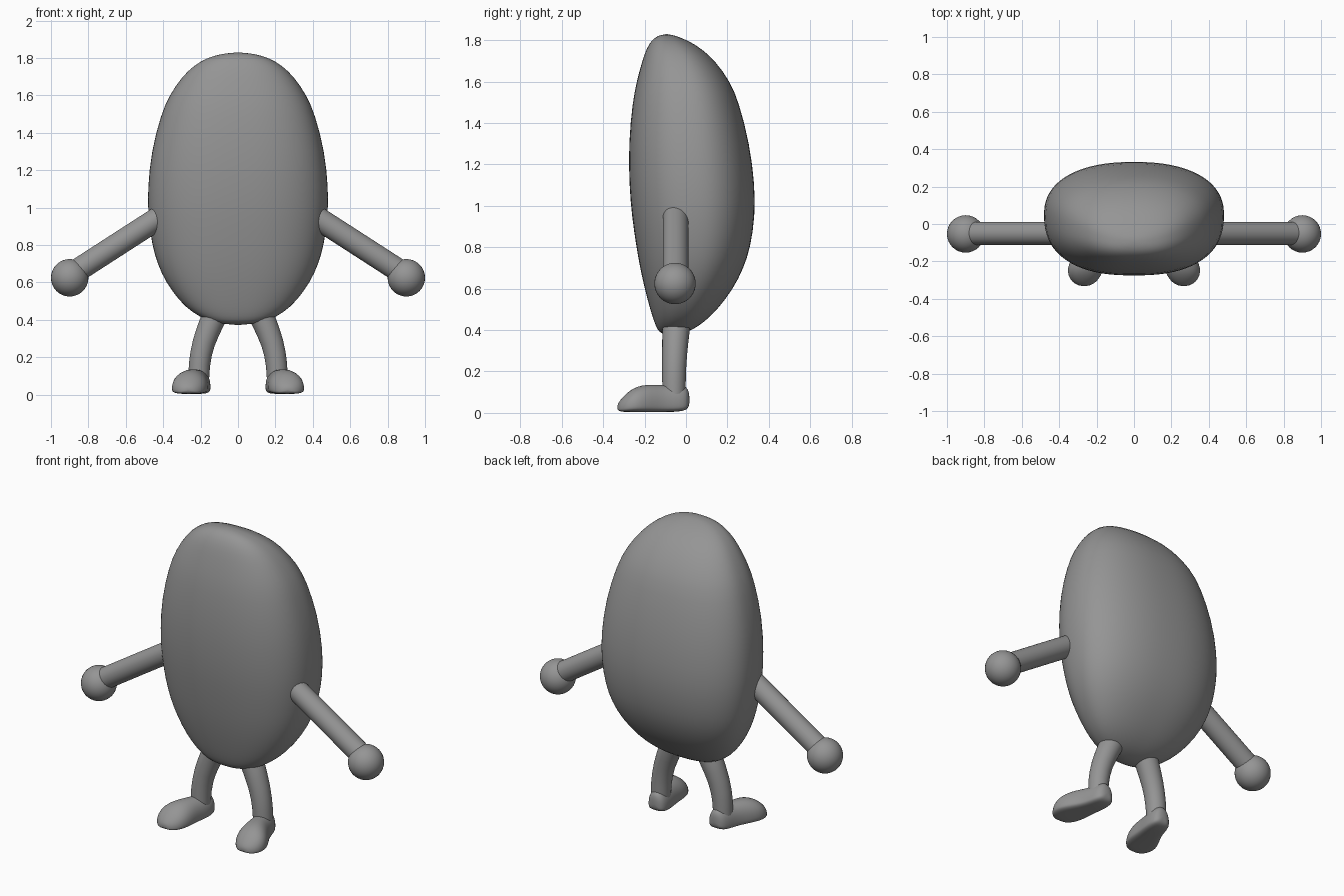
import bpy, bmesh, math
from mathutils import Vector

if "Cube" in bpy.data.objects:
    bpy.data.objects.remove(bpy.data.objects["Cube"])

grey = bpy.data.materials.new("dark_grey")
grey.diffuse_color = (.3, .3, .3, 1)
grey.use_nodes = True
grey.node_tree.nodes["Principled BSDF"].inputs["Base Color"].default_value = grey.diffuse_color


def power(v, n):
    return math.copysign(abs(v) ** (2 / n), v)


def loft(name, rings, poles=None, mirror=False, subdiv=0):
    """Skin rings of points, closing ends with pole points or flat caps."""
    bm = bmesh.new()
    rows = [[bm.verts.new(p) for p in r] for r in rings]
    n = len(rows[0])
    for a, b in zip(rows, rows[1:]):
        for i in range(n):
            j = (i + 1) % n
            bm.faces.new((a[i], a[j], b[j], b[i]))
    for k, row in enumerate((rows[0], rows[-1])):
        if poles:
            tip = bm.verts.new(poles[k])
            for i in range(n):
                bm.faces.new((row[i], row[(i + 1) % n], tip))
        else:
            bm.faces.new(row)
    bmesh.ops.recalc_face_normals(bm, faces=bm.faces)
    return finish(name, bm, mirror, subdiv)


def finish(name, bm, mirror=False, subdiv=0):
    for f in bm.faces:
        f.smooth = len(f.verts) < 5
    me = bpy.data.meshes.new(name)
    bm.to_mesh(me)
    bm.free()
    me.materials.append(grey)
    ob = bpy.data.objects.new(name, me)
    bpy.context.collection.objects.link(ob)
    if mirror:
        m = ob.modifiers.new("Mirror", "MIRROR")
        m.use_mirror_merge = False
    if subdiv:
        s = ob.modifiers.new("Subdivision", "SUBSURF")
        s.levels = s.render_levels = subdiv
    return ob


def tube(name, path, n=32):
    """Round tube along (x, y, z, radius) points lying in a front-facing plane."""
    pts = [Vector(p[:3]) for p in path]
    rings = []
    for i, p in enumerate(pts):
        d = (pts[min(i + 1, len(pts) - 1)] - pts[max(i - 1, 0)]).normalized()
        side = d.cross(Vector((0, 1, 0))).normalized()
        up = d.cross(side)
        r = path[i][3]
        rings.append([p + r * (math.cos(t) * side + math.sin(t) * up)
                      for t in (2 * math.pi * k / n for k in range(n))])
    return loft(name, rings, mirror=True)


# body: z, front y, back y, half width
body = [(1.822, -.138, -.050, .092), (1.80, -.166, .008, .168), (1.76, -.191, .075, .236),
        (1.70, -.212, .142, .300), (1.60, -.239, .214, .368), (1.50, -.259, .256, .412),
        (1.30, -.278, .308, .465), (1.10, -.275, .333, .484), (.95, -.262, .334, .482),
        (.80, -.240, .312, .460), (.70, -.222, .279, .432), (.60, -.200, .229, .386),
        (.50, -.173, .153, .313), (.44, -.154, .090, .245), (.40, -.137, .030, .172),
        (.382, -.118, -.018, .105)]
rings = []
for z, f, b, w in body:
    mid = f + .53 * (b - f)
    ring = []
    for k in range(48):
        t = 2 * math.pi * k / 48
        c, s = math.cos(t), math.sin(t)
        n, depth = (2.3, b - mid) if s > 0 else (2.45, mid - f)
        ring.append((w * power(c, n), mid + depth * power(s, n), z))
    rings.append(ring)
loft("body", rings, poles=((0, -.092, 1.831), (0, -.07, .371)), subdiv=1)

# arms
tube("arms", [(.42, -.05, .947, .062), (.63, -.05, .812, .062), (.85, -.05, .67, .062)])

# hands
bm = bmesh.new()
bmesh.ops.create_uvsphere(bm, u_segments=32, v_segments=20, radius=.1)
bmesh.ops.translate(bm, verts=bm.verts, vec=(.9, -.053, .625))
finish("hands", bm, mirror=True)

# legs
tube("legs", [(.10, -.048, .46, .066), (.135, -.048, .40, .066), (.160, -.052, .34, .063),
              (.182, -.055, .28, .060), (.197, -.057, .22, .058), (.206, -.058, .16, .057),
              (.21, -.058, .08, .055)])

# feet: y, centre x, half width, bottom z, top z
foot = [(.014, .203, .030, .03, .105), (.002, .204, .050, .014, .127), (-.03, .207, .062, .006, .138),
        (-.09, .216, .068, .004, .132), (-.14, .232, .076, .004, .137), (-.19, .248, .090, .004, .137),
        (-.235, .259, .097, .004, .129), (-.275, .264, .089, .004, .107),
        (-.308, .266, .067, .005, .074), (-.328, .266, .036, .010, .048)]
rings = []
for y, x, w, lo, hi in foot:
    base = lo + .28 * (hi - lo)
    ring = []
    for k in range(24):
        t = 2 * math.pi * k / 24
        c, s = math.cos(t), math.sin(t)
        n, h = (2.1, hi - base) if s > 0 else (3.5, base - lo)
        ring.append((x + w * power(c, n), y, base + h * power(s, n)))
    rings.append(ring)
loft("feet", rings, poles=((.202, .018, .06), (.266, -.333, .026)), mirror=True, subdiv=1)
